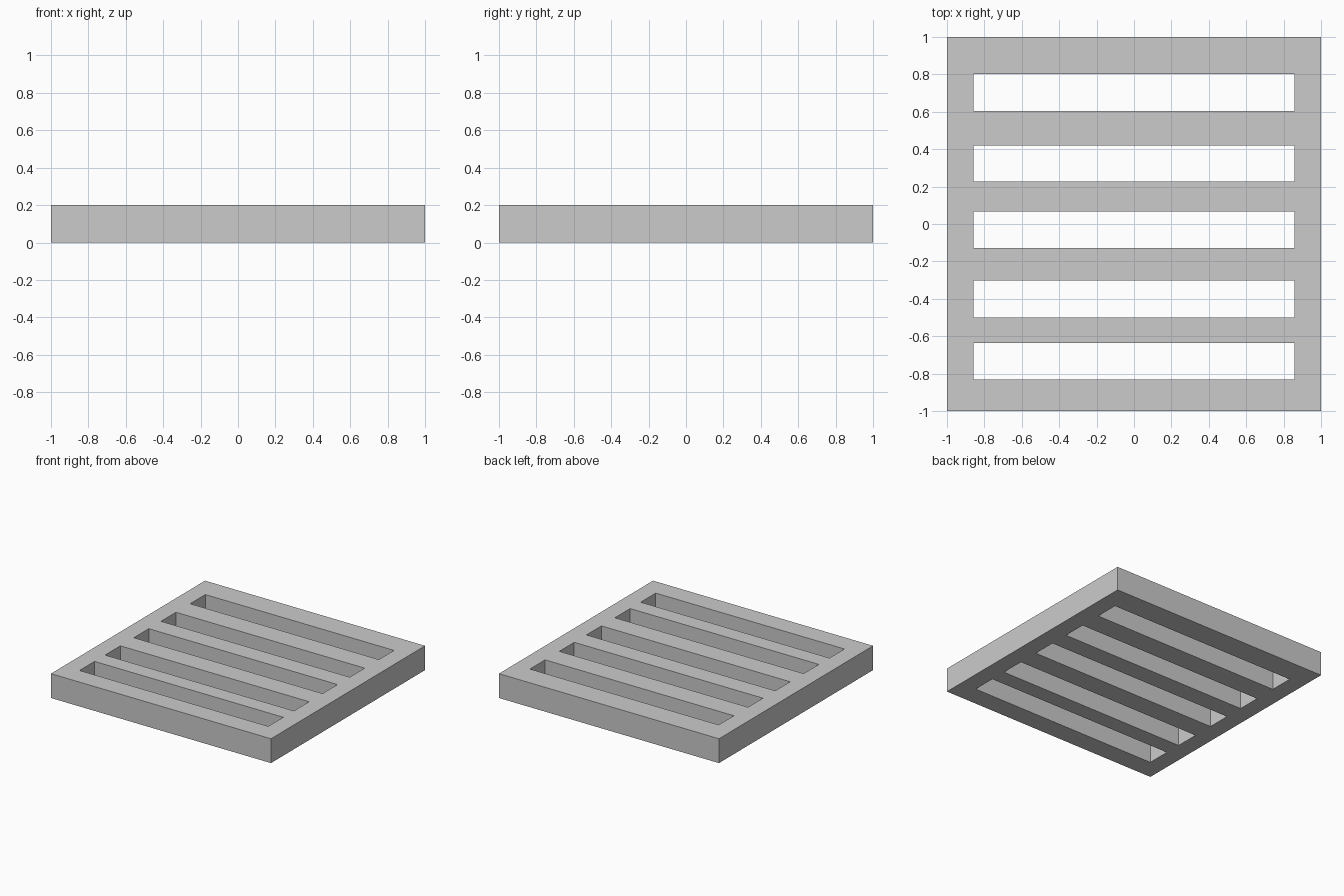
import bpy
import bmesh

if "Cube" in bpy.data.objects:
    bpy.data.objects.remove(bpy.data.objects["Cube"])

HEIGHT = 0.20
SLOT_X = 0.858
# lower and upper edge of each through slot
SLOTS = [(-0.832, -0.637), (-0.500, -0.302), (-0.127, 0.067),
         (0.226, 0.420), (0.604, 0.801)]

xs = [-1, -SLOT_X, SLOT_X, 1]
ys = [-1] + [y for slot in SLOTS for y in slot] + [1]

# slotted plate outline: grid of cells, leaving the slots open
bm = bmesh.new()
grid = [[bm.verts.new((x, y, 0)) for x in xs] for y in ys]
for j in range(len(ys) - 1):
    for i in range(len(xs) - 1):
        if i == 1 and j % 2 == 1:
            continue
        bm.faces.new((grid[j][i], grid[j][i + 1],
                      grid[j + 1][i + 1], grid[j + 1][i]))

# thicken into a solid, keeping the underside
result = bmesh.ops.extrude_face_region(bm, geom=bm.faces[:], use_keep_orig=True)
top = [v for v in result["geom"] if isinstance(v, bmesh.types.BMVert)]
bmesh.ops.translate(bm, verts=top, vec=(0, 0, HEIGHT))
bmesh.ops.recalc_face_normals(bm, faces=bm.faces[:])

mesh = bpy.data.meshes.new("slotted_grate")
bm.to_mesh(mesh)
bm.free()
grate = bpy.data.objects.new("slotted_grate", mesh)
bpy.context.collection.objects.link(grate)
